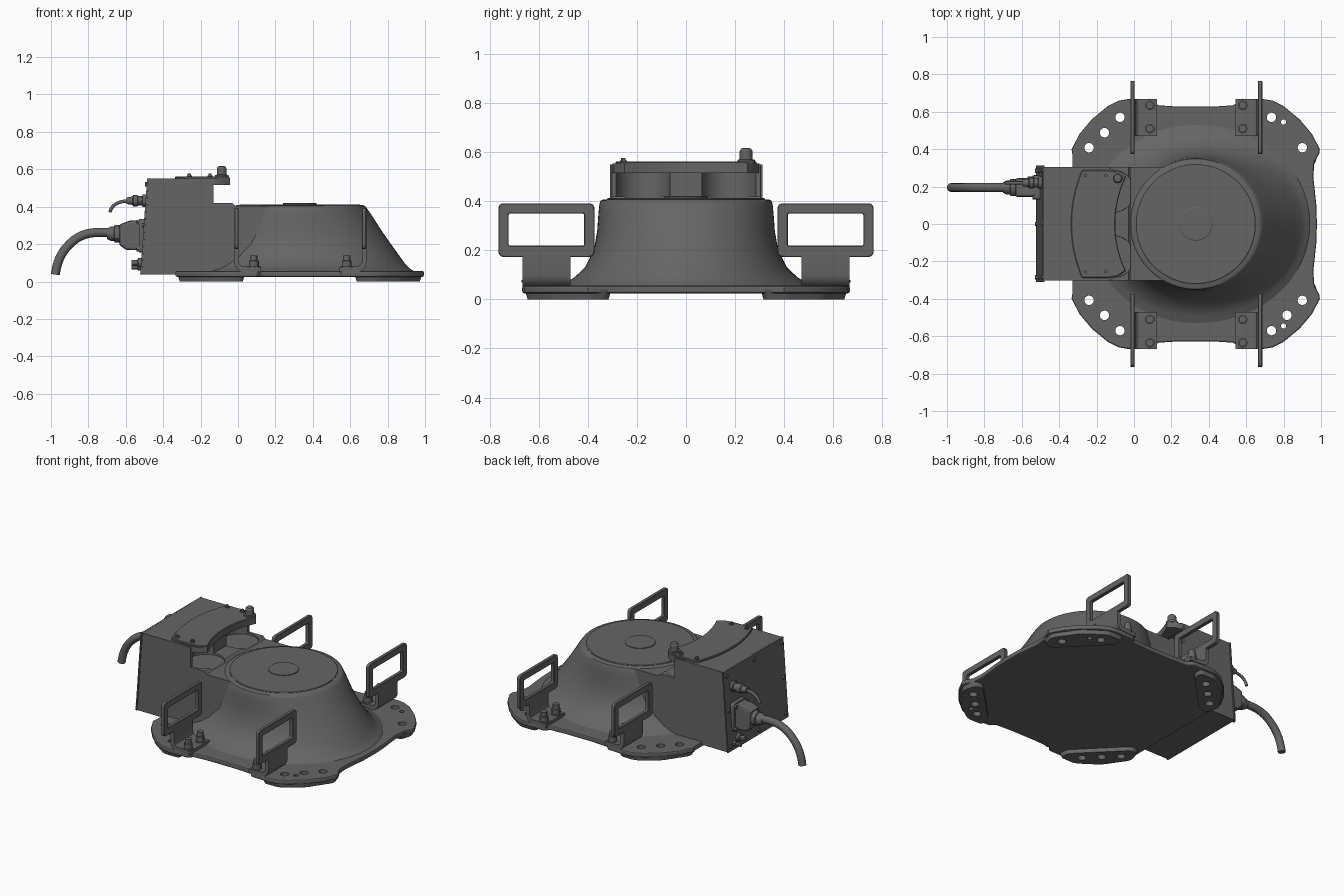
import bpy, bmesh, math
from mathutils import Vector

if "Cube" in bpy.data.objects:
    bpy.data.objects.remove(bpy.data.objects["Cube"])

CX = 0.33  # plate, dome and handles are symmetric about this x
GREY = bpy.data.materials.new('dark_grey')
GREY.diffuse_color = (.13, .13, .13, 1)
GREY.use_nodes = True
GREY.node_tree.nodes["Principled BSDF"].inputs["Base Color"].default_value = GREY.diffuse_color


def make(name, verts, faces, smooth=30):
    bm = bmesh.new()
    vs = [bm.verts.new(v) for v in verts]
    for f in faces:
        bm.faces.new([vs[i] for i in f])
    bmesh.ops.recalc_face_normals(bm, faces=bm.faces)
    me = bpy.data.meshes.new(name)
    bm.to_mesh(me)
    bm.free()
    me.materials.append(GREY)
    ob = bpy.data.objects.new(name, me)
    bpy.context.collection.objects.link(ob)
    shade(ob, smooth)
    return ob


def activate(ob):
    bpy.ops.object.select_all(action='DESELECT')
    ob.select_set(True)
    bpy.context.view_layer.objects.active = ob


def shade(ob, angle=30):
    activate(ob)
    bpy.ops.object.shade_smooth_by_angle(angle=math.radians(angle))


def prism(name, pts, lo, hi, axis='z', lo_scale=1):
    put = {'z': lambda a, b, h: (a, b, h),
           'y': lambda a, b, h: (a, h, b),
           'x': lambda a, b, h: (h, a, b)}[axis]
    n = len(pts)
    c = [(min(v) + max(v)) / 2 for v in zip(*pts)]
    low = [[m + (q - m) * lo_scale for q, m in zip(p, c)] for p in pts]
    verts = [put(*p, lo) for p in low] + [put(*p, hi) for p in pts]
    faces = [range(n), range(n, 2 * n)]
    faces += [(i, (i + 1) % n, n + (i + 1) % n, n + i) for i in range(n)]
    return make(name, verts, faces)


def rect(a0, a1, b0, b1):
    return [(a0, b0), (a1, b0), (a1, b1), (a0, b1)]


def rounded(pts, r, n=5):
    out = []
    for i, p in enumerate(pts):
        p, a, b = Vector(p), Vector(pts[i - 1]), Vector(pts[(i + 1) % len(pts)])
        s = p + (a - p).normalized() * min(r, (a - p).length * .45)
        e = p + (b - p).normalized() * min(r, (b - p).length * .45)
        for k in range(n + 1):
            t = k / n
            out.append(tuple(s * (1 - t) ** 2 + p * 2 * t * (1 - t) + e * t * t))
    return out


def lathe(name, at, prof, axis='z', n=24):
    """prof: (radius, distance along axis) points; 'x' points towards -x."""
    verts, faces = [], []
    for r, h in prof:
        for k in range(n):
            a = 2 * math.pi * k / n
            u, v = r * math.cos(a), r * math.sin(a)
            d = (u, v, h) if axis == 'z' else (-h, u, v)
            verts.append([p + q for p, q in zip(at, d)])
    m = len(prof)
    for j in range(m - 1):
        for k in range(n):
            l = (k + 1) % n
            faces.append((j * n + k, j * n + l, j * n + n + l, j * n + n + k))
    faces += [range(n), range((m - 1) * n, m * n)]
    return make(name, verts, faces)


def cut(ob, cutter, drop=True):
    activate(ob)
    m = ob.modifiers.new('cut', 'BOOLEAN')
    m.operation, m.solver, m.object = 'DIFFERENCE', 'EXACT', cutter
    bpy.ops.object.modifier_apply(modifier=m.name)
    if drop:
        bpy.data.objects.remove(cutter)
    shade(ob)


def bevel(ob, w, seg=2):
    activate(ob)
    m = ob.modifiers.new('bevel', 'BEVEL')
    m.width, m.segments, m.limit_method = w, seg, 'ANGLE'
    m.angle_limit = math.radians(40)
    bpy.ops.object.modifier_apply(modifier=m.name)
    shade(ob)


def cable(name, pts, r):
    cu = bpy.data.curves.new(name, 'CURVE')
    cu.dimensions, cu.bevel_depth, cu.bevel_resolution, cu.use_fill_caps = '3D', r, 4, True
    cu.materials.append(GREY)
    sp = cu.splines.new('NURBS')
    sp.points.add(len(pts) - 1)
    for q, p in zip(sp.points, pts):
        q.co = (*p, 1)
    sp.order_u, sp.use_endpoint_u, sp.resolution_u = 4, True, 8
    ob = bpy.data.objects.new(name, cu)
    bpy.context.collection.objects.link(ob)
    activate(ob)
    bpy.ops.object.convert(target='MESH')
    shade(bpy.context.object, 40)


# base plate outline: one quarter mirrored four ways, straight under the box
quarter = [(.975, .1), (.959, .25), (.964, .33), (.99, .375), (.994, .4), (.95, .483),
           (.885, .56), (.8, .63), (.74, .66), (.69, .668), (.56, .664), (.535, .635), (.43, .628)]
right = [(x, -y) for x, y in quarter[::-1]] + [(.978, 0)] + quarter
left = [(-.33 if y < .4 else 2 * CX - x, y) for x, y in quarter]
outline = right + left[::-1] + [(x, -y) for x, y in left]
plate = prism('base_plate', outline, .025, .056)
bevel(plate, .008)

# tapered mounting pads under the four corners, with bolt holes through pad and plate
pad = [(.965, .31), (.99, .4), (.88, .56), (.74, .658), (.62, .658), (.625, .59), (.91, .3)]
for sx in (1, -1):
    for sy in (1, -1):
        p = [(CX + sx * (x - CX), sy * y) for x, y in pad]
        foot = prism('mounting_pad', rounded(p, .03), 0, .04, 'z', .93)
        for x, y in ((.735, .57), (.818, .488), (.9, .408), (.8, .545)):
            small = x == .8
            if (small and sx < 0) or (x == .818 and sx > 0 and sy > 0):
                continue
            r = .014 if small else .025
            c = lathe('hole_cutter', (CX + sx * (x - CX), sy * y, -.1), [(r, 0), (r, .3)])
            cut(foot, c, False)
            cut(plate, c)

# flared dome: radius depends on direction, long slope to +x and steep in y
levels = [(.04, .56, .625), (.056, .53, .61), (.068, .49, .59), (.09, .455, .567), (.13, .412, .538),
          (.2, .376, .488), (.28, .362, .432), (.35, .357, .388), (.39, .353, .36),
          (.403, .348, .35), (.408, .338, .338)]
N = 72
verts = []
for z, ry, rx in levels:
    for k in range(N):
        a = 2 * math.pi * k / N
        w = math.cos(a) ** 2 * (1 if math.cos(a) > 0 else .5)
        r = ry + (rx - ry) * w
        verts.append((CX + r * math.cos(a), r * math.sin(a), z))
L = len(levels)
faces = [(j * N + k, j * N + (k + 1) % N, j * N + N + (k + 1) % N, j * N + N + k)
         for j in range(L - 1) for k in range(N)]
make('flared_dome', verts, faces + [range(N), range((L - 1) * N, L * N)], 40)
lathe('dome_cover', (CX, 0, .4), [(.322, 0), (.322, .01), (.318, .013)], n=72)
lathe('centre_cap', (CX, 0, .4), [(.09, 0), (.09, .018), (.085, .021)], n=48)

# junction box with shelf that runs into the dome and two round pockets under the lid
box = prism('junction_box', [(-.515, .037), (.19, .037), (.19, .403), (-.015, .403), (-.03, .42),
                             (-.13, .42), (-.13, .55), (-.478, .55)], -.303, .305, 'y')
for s in (1, -1):
    cut(box, lathe('pocket_cutter', (-.11, s * .175, .408), [(.112, 0), (.112, .107)], n=48))
bevel(box, .003, 1)


# overhanging lid with concentric arc edges
def arc(cx, r, y):
    return [(cx - math.sqrt(r * r - (y * k / 8) ** 2), y * k / 8) for k in range(-8, 9)]


front_edge = arc(.48, .58, .25)
tip = [(-.085, .285), (-.14, .3), (-.2, .3)]
prism('lid_overhang', front_edge + tip + [(x, -y) for x, y in tip[::-1]], .516, .554)
cover = prism('lid_cover', front_edge + [(-.09, .28), (-.14, .288)] + arc(.4, .737, .288)[::-1]
              + [(-.14, -.288), (-.09, -.28)], .545, .562)
bevel(cover, .004, 1)
for x in (-.26, -.15):
    for y in (-.255, .26):
        lathe('lid_screw', (x, y, .555), [(.014, 0), (.014, .012), (.009, .012), (.009, .022)], n=12)
lathe('vent_knob', (-.087, .245, .555), [(.036, 0), (.036, .014), (.026, .016), (.026, .05),
                                         (.02, .06), (.012, .062)])

# slanted rear panel with screws
panel_x = lambda z: -.515 + (z - .037) * .072
panel = prism('rear_panel', [(panel_x(.037) - .008, .037), (panel_x(.037), .037),
                             (panel_x(.55), .55), (panel_x(.55) - .008, .55)], -.31, .312, 'y')
for y in (-.285, 0, .285):
    for z in (.07, .3, .52):
        if y or z != .3:
            lathe('panel_screw', (panel_x(z) - .004, y, z), [(.012, 0), (.012, .014)], 'x', 12)

# large cable gland and cable
Y = .195
prism('gland_flange', rounded([(y + Y, z + .245) for y, z in rect(-.065, .065, -.09, .09)], .02),
      -.528, -.49, 'x')
for y in (-.05, .05):
    for z in (-.073, .073):
        lathe('flange_bolt', (-.525, Y + y, .245 + z), [(.014, 0), (.014, .018)], 'x', 6)
body = prism('gland_body', [(-.5, .165), (-.5, .33), (-.58, .325), (-.635, .305), (-.635, .195),
                            (-.6, .17)], Y - .05, Y + .05, 'y')
bevel(body, .012)
lathe('gland_nut', (-.625, Y, .255), [(.036, 0), (.046, .008), (.046, .035), (.038, .038),
                                      (.038, .055), (.028, .075)], 'x', 12)
cable('power_cable', [(-.66, Y, .258), (-.72, Y, .265), (-.82, Y, .265), (-.91, Y, .2),
                      (-.965, Y, .12), (-.977, Y, .037)], .024)

# small signal gland, its cable and plugs below
lathe('signal_gland', (-.485, .22, .432), [(.034, 0), (.034, .025), (.026, .027), (.026, .05),
                                           (.03, .052), (.03, .075), (.022, .08), (.018, .11)], 'x', 12)
cable('signal_cable', [(-.57, .22, .432), (-.62, .22, .43), (-.67, .22, .425), (-.685, .22, .37)], .009)
for y, z, r in ((.2, .1, .025), (.245, .075, .016)):
    lathe('blind_plug', (-.5, y, z), [(r, 0), (r, .035), (r * .6, .037), (r * .6, .07)], 'x', 12)

# four lifting handles, each with a bent foot and two bolts
loop = rounded(rect(.373, .765, .173, .392), .025)
window = rounded(rect(.415, .723, .219, .35), .008)
strap = [(-.02, .2), (-.02, .1), (-.016, .082), (-.006, .066), (.01, .055), (.122, .05),
         (.122, .076), (.025, .08), (.01, .09), (.004, .106), (.004, .2)]
for sx in (1, -1):
    fx = lambda x: x if sx > 0 else 2 * CX + .006 - x
    for sy in (1, -1):
        x0, x1 = sorted((fx(-.02), fx(.004)))
        ob = prism('handle_loop', [(sy * y, z) for y, z in loop], x0, x1, 'x')
        cut(ob, prism('window_cutter', [(sy * y, z) for y, z in window], x0 - .1, x1 + .1, 'x'))
        bevel(ob, .003, 1)
        prism('handle_foot', [(fx(x), z) for x, z in strap], *sorted((sy * .47, sy * .667)), 'y')
        for y in (.51, .635):
            lathe('handle_bolt', (fx(.085), sy * y, .07),
                  [(.035, 0), (.035, .01), (.026, .01), (.026, .04), (.02, .042), (.02, .07)], n=12)
